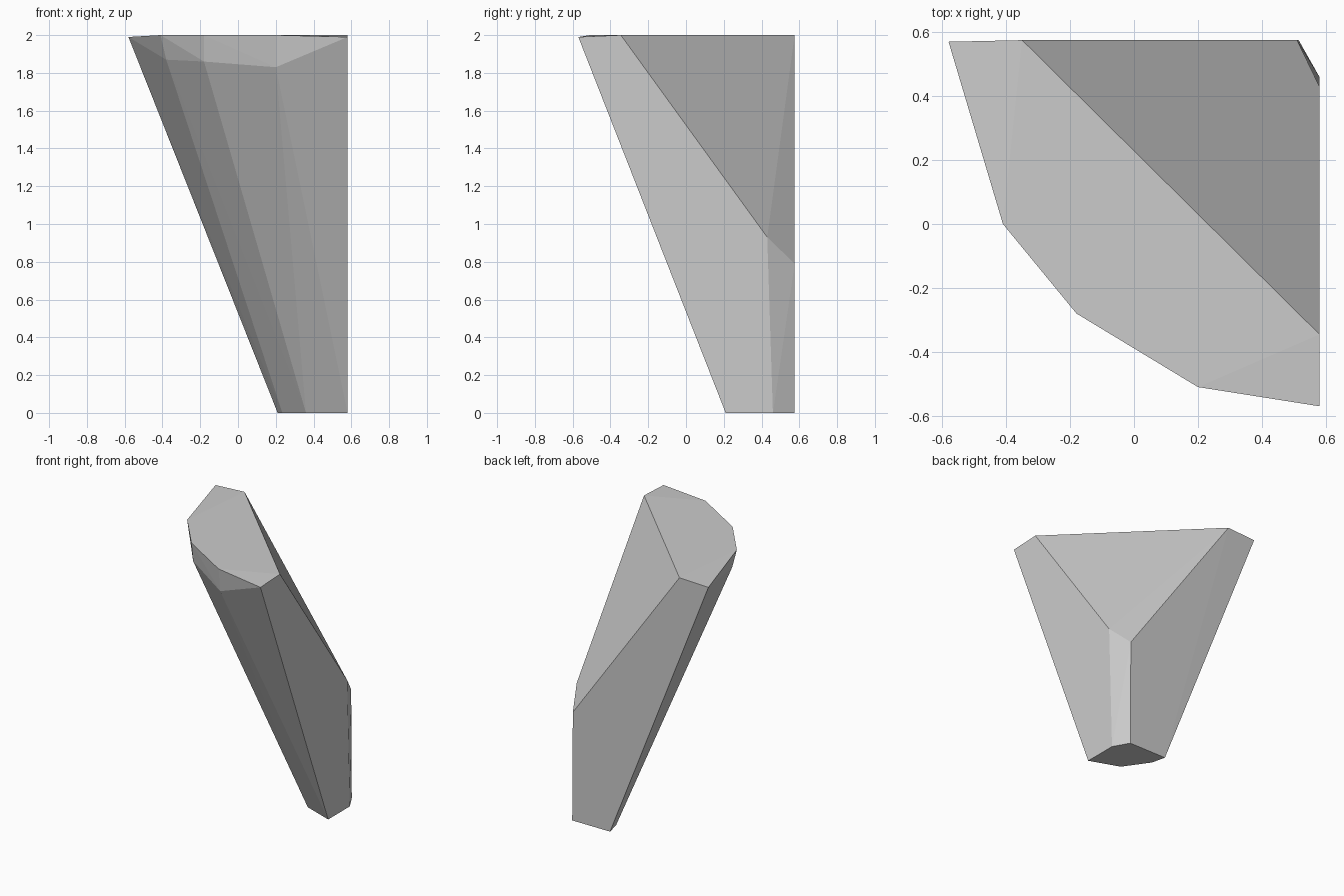
import bpy
import bmesh

if "Cube" in bpy.data.objects:
    bpy.data.objects.remove(bpy.data.objects["Cube"])

# Cross-section of the foot, on the ground
foot = [(0.21, 0.575), (0.235, 0.47), (0.36, 0.29), (0.58, 0.21),
        (0.58, 0.46), (0.515, 0.575)]
# Top plate outline, with slightly dropped tips
top = [(-0.41, 0.0), (-0.18, -0.28), (0.2, -0.51), (0.58, -0.345), (-0.35, 0.575)]
tips = [(-0.58, 0.57), (0.58, -0.57)]
# Lower edge of the bevel under the top rim
rim = [(-0.38, 0.01, 1.87), (-0.18, -0.26, 1.86), (0.2, -0.49, 1.83)]
# Lower end of the sloping cut, at the chamfered back corner
cut = [(0.58, 0.43, 0.93), (0.51, 0.575, 0.79)]

points = [(x, y, 0.0) for x, y in foot]
points += [(x, y, 2.0) for x, y in top]
points += [(x, y, 1.99) for x, y in tips]
points += rim + cut

# Faceted bracket wrapped around the corner points
bm = bmesh.new()
for p in points:
    bm.verts.new(p)
bmesh.ops.convex_hull(bm, input=bm.verts[:])
bmesh.ops.dissolve_limit(bm, angle_limit=0.01, verts=bm.verts[:], edges=bm.edges[:])
bmesh.ops.recalc_face_normals(bm, faces=bm.faces[:])
mesh = bpy.data.meshes.new("corner_bracket")
bm.to_mesh(mesh)
bm.free()

bracket = bpy.data.objects.new("corner_bracket", mesh)
bpy.context.collection.objects.link(bracket)

stone = bpy.data.materials.new("light_grey")
stone.diffuse_color = (0.6, 0.6, 0.6, 1.0)
stone.use_nodes = True
stone.node_tree.nodes["Principled BSDF"].inputs["Base Color"].default_value = stone.diffuse_color
mesh.materials.append(stone)
